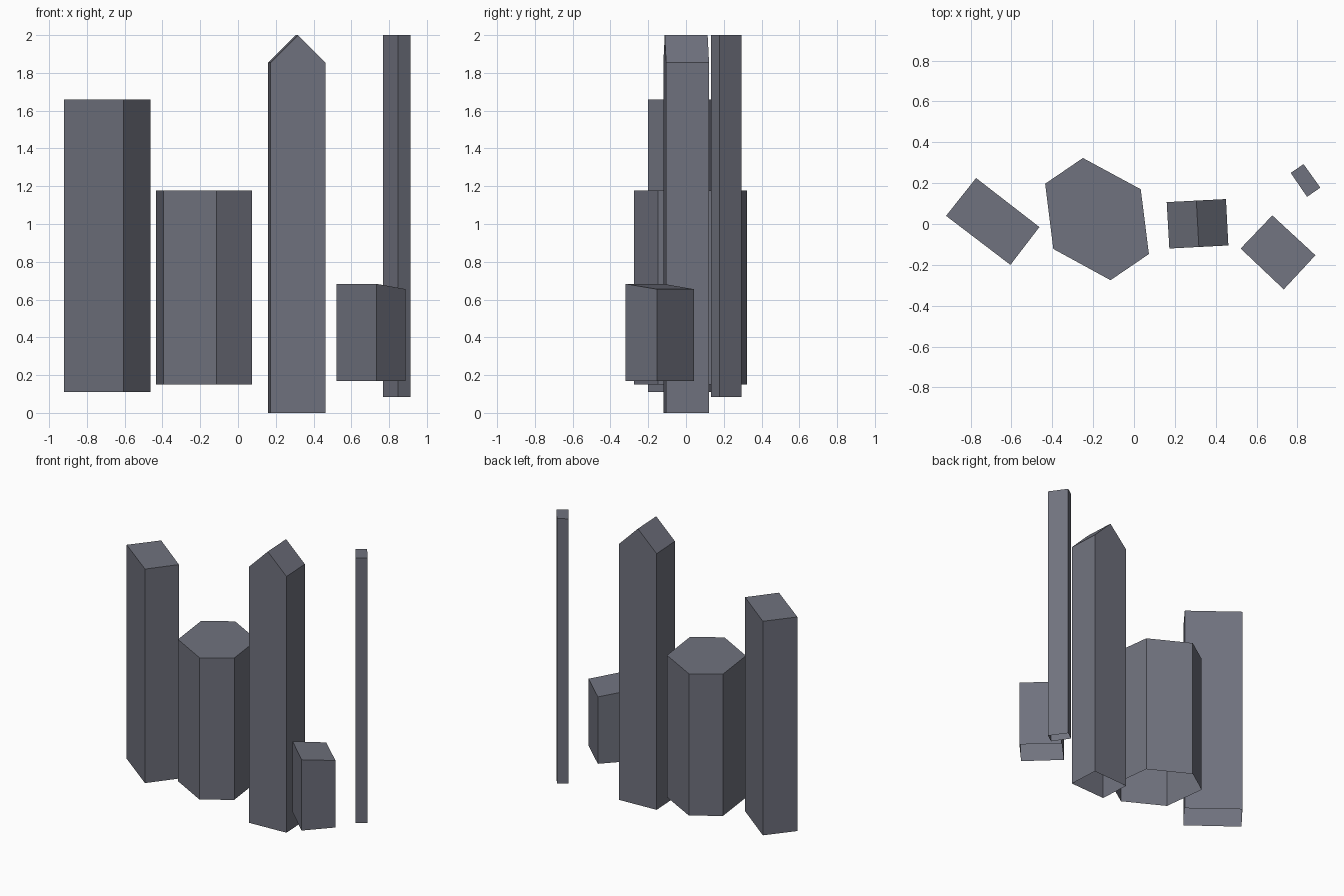
import bpy
import bmesh

cube = bpy.data.objects.get("Cube")
if cube:
    bpy.data.objects.remove(cube, do_unlink=True)

slate = bpy.data.materials.new("slate_grey")
slate.use_nodes = True
colour = (0.162, 0.169, 0.209, 1)
slate.diffuse_color = colour
slate.node_tree.nodes["Principled BSDF"].inputs["Base Color"].default_value = colour


def tower(name, plan, base, tops, gable=None):
    """Open-bottomed prism on a counter-clockwise plan; a gable adds a ridge height."""
    bm = bmesh.new()
    low = [bm.verts.new((x, y, base)) for x, y in plan]
    high = [bm.verts.new((x, y, z)) for (x, y), z in zip(plan, tops)]
    n = len(plan)
    peaks = {}
    if gable:
        # Ridge ends sit over the middle of the front and back walls
        for i in (0, 2):
            mid = (high[i].co + high[i + 1].co) / 2
            mid.z = gable
            peaks[i] = bm.verts.new(mid)
        bm.faces.new((high[0], peaks[0], peaks[2], high[3]))
        bm.faces.new((peaks[0], high[1], high[2], peaks[2]))
    else:
        bm.faces.new(high)
    for i in range(n):
        j = (i + 1) % n
        wall = [low[i], low[j], high[j]]
        if i in peaks:
            wall.append(peaks[i])
        bm.faces.new(wall + [high[i]])
    mesh = bpy.data.meshes.new(name)
    bm.to_mesh(mesh)
    bm.free()
    mesh.materials.append(slate)
    obj = bpy.data.objects.new(name, mesh)
    bpy.context.scene.collection.objects.link(obj)


# Broad slab tower on the right
tower("slab_tower", [(-0.92, 0.04), (-0.605, -0.2), (-0.463, -0.015), (-0.773, 0.225)],
      0.11, [1.66] * 4)

# Six-sided tower
tower("hexagonal_tower",
      [(-0.435, 0.197), (-0.395, -0.122), (-0.115, -0.275),
       (0.073, -0.147), (0.033, 0.17), (-0.25, 0.323)],
      0.15, [1.177] * 6)

# Tall tower with a gabled roof
tower("gabled_tower", [(0.173, -0.12), (0.462, -0.105), (0.45, 0.122), (0.16, 0.107)],
      0.0, [1.855] * 4, gable=2.0)

# Low block whose roof falls toward the back left
tower("low_block", [(0.522, -0.12), (0.733, -0.32), (0.888, -0.153), (0.677, 0.042)],
      0.17, [0.683, 0.683, 0.655, 0.655])

# Thin spire
tower("thin_spire", [(0.767, 0.25), (0.847, 0.133), (0.912, 0.178), (0.83, 0.293)],
      0.083, [2.0] * 4)
